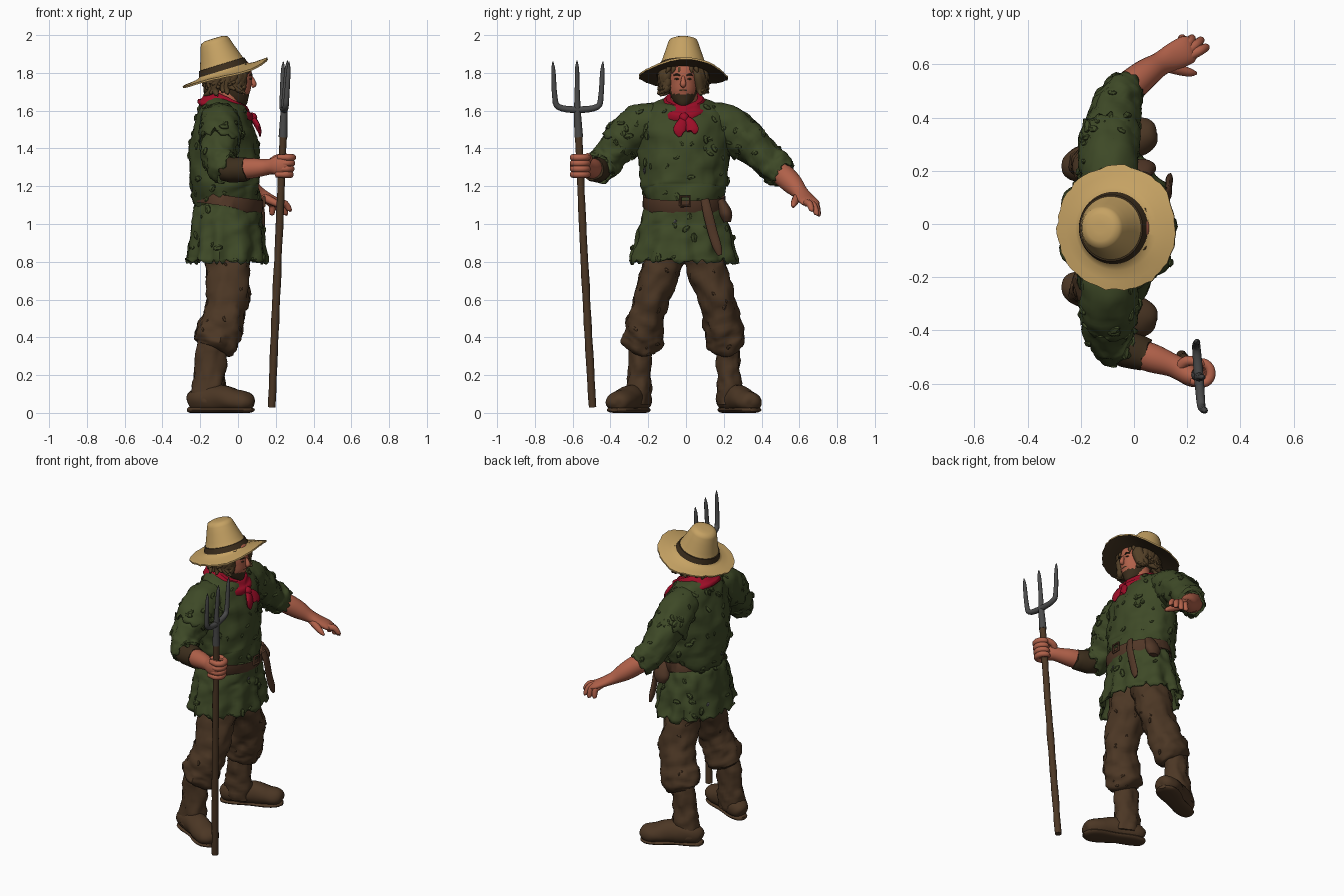
import bpy, bmesh, math, random
from mathutils import Vector, Matrix, noise
random.seed(4)

def material(name, *rgb):
    m = bpy.data.materials.new(name)
    m.diffuse_color = (*rgb, 1)
    return m

STRAW, DARK = material("straw", .56, .36, .125), material("dark_brown", .045, .027, .012)
GREEN, BROWN = material("green_cloth", .048, .067, .02), material("brown_cloth", .072, .038, .018)
LEATHER, SKIN = material("leather", .083, .038, .02), material("skin", .44, .12, .068)
RED, METAL = material("red_cloth", .33, .004, .02), material("dark_metal", .07, .07, .07)
HAIR = material("hair", .085, .05, .02)
X, Z = (1, 0, 0), (0, 0, 1)

def finish(name, bm, mats, angle=50, rule=None):
    bmesh.ops.recalc_face_normals(bm, faces=bm.faces)
    for f in bm.faces:
        f.material_index = rule(f) if rule else 0
    me = bpy.data.meshes.new(name)
    bm.to_mesh(me)
    bm.free()
    for m in mats:
        me.materials.append(m)
    me.shade_smooth()
    me.set_sharp_from_angle(angle=math.radians(angle))
    ob = bpy.data.objects.new(name, me)
    bpy.context.collection.objects.link(ob)
    return ob

def bridge(bm, rings):
    for r, s in zip(rings, rings[1:]):
        for k in range(len(r)):
            bm.faces.new((r[k - 1], r[k], s[k], s[k - 1]))

def smooth_path(pts, sub):
    """Catmull-Rom through points of (x, y, z, radius_a, radius_b)."""
    p = [tuple(q) if len(q) == 5 else tuple(q) + (q[3],) for q in pts]
    out = []
    for i in range(len(p) - 1):
        quad = list(zip(p[max(i - 1, 0)], p[i], p[i + 1], p[min(i + 2, len(p) - 1)]))
        for t in (k / sub for k in range(sub)):
            out.append([.5 * (2 * w + (x - v) * t + (2 * v - 5 * w + 4 * x - y) * t * t
                        + (3 * w - v - 3 * x + y) * t ** 3) for v, w, x, y in quad])
    return out + [list(p[-1])]

def tube(name, pts, mats, ref=X, seg=20, sub=4, amp=0, freq=14, rag=0, hollow=False, pleat=0, mirror=False, rule=None, bm=None):
    """Loft of ellipses along a path; rag tears the last ring, pleat folds towards it."""
    own, bm = bm is None, bm or bmesh.new()
    path = [[x, -.02 - y if mirror else y, z, a, b] for x, y, z, a, b in smooth_path(pts, sub)]
    cs = [Vector(q[:3]) for q in path]
    rings, n = [], len(cs)
    for i, q in enumerate(path):
        t = (cs[min(i + 1, n - 1)] - cs[max(i - 1, 0)]).normalized()
        a = (Vector(ref) - t * t.dot(Vector(ref))).normalized()
        b, ring = t.cross(a), []
        for w in (2 * math.pi * k / seg for k in range(seg)):
            d = a * max(q[3], .001) * math.cos(w) + b * max(q[4], .001) * math.sin(w)
            co = cs[i] + d * (1 + pleat * (i / n) * math.cos(11 * w + math.sin(3 * w)))
            co += d.normalized() * amp * (noise.noise(co * freq) + .5 * noise.noise(co * freq * 2.3))
            if rag and i == n - 1:
                co += t * random.uniform(-rag, rag)
            co.z = max(co.z, 0)
            ring.append(bm.verts.new(co))
        rings.append(ring)
    bridge(bm, rings)
    for r in rings[:1] if hollow else (rings[0], rings[-1]):
        bm.faces.new(r)
    if own:
        ob = finish(name, bm, mats, rule=rule)
        if hollow:
            ob.modifiers.new("thickness", 'SOLIDIFY').thickness = .012
        return ob

def group(name, mat, paths, ref=Z, seg=10):
    bm = bmesh.new()
    for p in paths:
        tube("", p, [], ref=ref, seg=seg, bm=bm)
    finish(name, bm, [mat])

def lathe(name, prof, mats, mtx, seg=64, rule=None):
    """Hat shape: rings of (radius, height), rim frayed and wavy."""
    bm, rings = bmesh.new(), []
    rough = [random.uniform(-.005, .005) for _ in range(seg)]
    for r, z in prof:
        ring = []
        for k, w in ((k, 2 * math.pi * k / seg) for k in range(seg)):
            rr = r + (rough[k] if r > .22 else 0)
            y = rr * math.sin(w)
            lift = .1 * (r - .15) * math.sin(3 * w + 1) - .45 * y * y if r > .15 else 0
            ring.append(bm.verts.new((rr * math.cos(w) - (.008 if r < .14 else 0), y, z + lift)))
        rings.append(ring)
    bridge(bm, rings)
    bm.faces.new(rings[-1])
    finish(name, bm, mats, rule=rule).data.transform(mtx)

def scatter(name, obs, count, mat, size):
    """Small torn flaps lying on the given surfaces, spread by area."""
    bm = bmesh.new()
    polys = [p for o in obs for p in o.data.polygons if p.area < .004]
    for p in random.choices(polys, [q.area for q in polys], k=count):
        rot = p.normal.to_track_quat('Z', 'Y').to_matrix().to_4x4() @ Matrix.Rotation(random.random() * 6, 4, 'Z')
        s = size * random.uniform(.6, 1.2)
        m = Matrix.Translation(p.center) @ rot @ Matrix.Diagonal((s, s * .6, s * .5, 1))
        bmesh.ops.create_icosphere(bm, subdivisions=1, radius=1, matrix=m)
    finish(name, bm, [mat], 30)

# Hat, tilted back
tilt = Matrix.Translation((-.067, -.015, 1.808)) @ Matrix.Rotation(math.radians(-17), 4, 'Y')
lathe("hat", [(.10, .03), (.12, -.012), (.16, -.01), (.2, -.012), (.234, -.012), (.235, -.002), (.2, 0), (.16, .002), (.138, .006),
              (.123, .03), (.11, .07), (.093, .12), (.081, .158), (.073, .175), (.05, .184), (.02, .185)],
      [STRAW, DARK], tilt, rule=lambda f: int(f.normal.z < -.5))
lathe("hat_band", [(.131, .004), (.137, .006), (.125, .042), (.11, .044)], [DARK], tilt)

# Head with beard and mouth coloured by height and direction
def beard(f):
    c = f.calc_center_median()
    return int(c.z < 1.688 or (c.z < 1.75 and c.x < .022) or (abs(c.z - 1.709) < .003 and abs(c.y + .015) < .022))
tube("head", [(.01, -.015, 1.632, .012), (.012, -.015, 1.64, .042, .04), (-.005, -.015, 1.68, .075, .066), (-.02, -.015, 1.73, .095, .079),
              (-.03, -.015, 1.78, .105, .085), (-.04, -.015, 1.83, .1, .085), (-.05, -.015, 1.87, .06)], [SKIN, DARK], seg=40, sub=7, rule=beard)
tube("neck", [(-.06, -.01, 1.58, .075), (-.04, -.01, 1.72, .07)], [SKIN])
tube("nose", [(.066, -.015, 1.785, .007), (.078, -.015, 1.76, .012), (.084, -.015, 1.738, .014, .016), (.072, -.015, 1.727, .008)], [SKIN], seg=12)
group("eyes_and_brows", DARK, [p for s in (-1, 1) for p in (
    [(.062, -.015 + s * .05, 1.787, .003), (.071, -.015 + s * .035, 1.792, .005), (.073, -.015 + s * .016, 1.786, .003)],
    [(.062, -.015 + s * .044, 1.768, .002), (.07, -.015 + s * .034, 1.768, .005), (.07, -.015 + s * .023, 1.768, .002)])])
# Hair locks round the back and sides, short fringe
locks = [[(.035, y, 1.84, .014), (.062 - abs(y + .015) * .2, y * 1.1, 1.82, .012), (.07 - abs(y + .015) * .3, y * 1.25, 1.798, .003)]
         for y in (-.085, -.06, -.03, .025, .05)]
for i in range(54):
    w = math.radians(50 + 260 * i / 53)
    u, side = Vector((math.cos(w), math.sin(w), 0)), Vector((-math.sin(w), math.cos(w), 0))
    low, k = random.uniform(1.68, 1.75), random.uniform(-.03, .03)
    locks.append([(*(Vector((-.05, -.015, z)) + u * r + side * q), rad) for r, q, z, rad in (
        (.085, 0, 1.84, .02), (.112, k, 1.79, .026), (.112, -k * .5, low + .03, .022), (.135, k, low, .006))])
group("hair", HAIR, locks, ref=X, seg=8)

# Neckerchief, lower at the front, with knot and two tails
tube("neckerchief", [(-.09, -.01, 1.56, .11), (-.08, -.01, 1.58, .15, .14), (-.067, -.01, 1.61, .152, .14), (-.058, -.01, 1.638, .13, .122),
                     (-.045, -.01, 1.667, .1, .095)], [RED], seg=36, amp=.009, freq=22)
group("neckerchief_knot", RED, [[(.06, -.01, 1.58, .012), (.08, -.01, 1.565, .022, .026), (.085, -.01, 1.535, .01)]] +
      [[(.075, -.01, 1.565, .012, .016), (.098, y * .6, 1.53, .014, .03), (.113, y, 1.495, .011, .032), (.117, y * .9, z, .003, .008)]
       for y, z in ((-.036, 1.462), (.036, 1.487))], ref=X, seg=14)

# Tunic: body, pleated skirt, sleeves and torn shoulder layers
torso = tube("tunic_body", [(-.075, -.01, 1.665, .08, .09), (-.08, -.01, 1.635, .11, .17), (-.08, -.01, 1.56, .145, .235),
    (-.075, -.01, 1.43, .178, .243), (-.07, -.01, 1.29, .182, .232), (-.066, -.01, 1.19, .18, .222), (-.05, -.01, 1.14, .172, .21),
    (-.05, -.01, 1.12, .15, .19)], [GREEN], seg=56, sub=6, amp=.018, freq=11)
skirt = tube("tunic_skirt", [(-.05, -.01, 1.13, .155, .195), (-.05, -.01, 1.08, .175, .215), (-.06, -.01, 1.0, .19, .235), (-.06, -.01, .9, .2, .26),
    (-.06, -.01, .805, .21, .283)], [GREEN], seg=72, sub=6, amp=.014, rag=.022, hollow=True, pleat=.06)
cloth = dict(ref=Z, seg=32, sub=6, amp=.018, freq=16, rag=.018, hollow=True)
sleeves = [tube("right_sleeve", [(-.085, -.14, 1.55, .08), (-.095, -.22, 1.525, .1), (-.095, -.32, 1.455, .1, .108),
    (-.098, -.40, 1.365, .085, .09), (-.08, -.44, 1.315, .088), (-.05, -.463, 1.29, .08)], [GREEN], **cloth),
    tube("left_sleeve", [(-.085, .12, 1.55, .08), (-.095, .2, 1.525, .1), (-.09, .31, 1.455, .1, .105),
    (-.075, .41, 1.36, .09, .097), (-.055, .47, 1.30, .086), (-.025, .515, 1.26, .075)], [GREEN], **cloth)]
cloth.update(amp=.012, rag=.025)
caps = [tube("shoulder_layer", [(-.085, -.12, 1.545, .09), (-.093, -.23, 1.53, .108), (-.096, -.31, 1.468, .112),
    (-.1, -.35, 1.425, .11)], [GREEN], mirror=m, **cloth) for m in (False, True)]
scatter("tunic_tatters", [torso, skirt] + sleeves + caps, 170, GREEN, .026)
scatter("grey_scraps", [torso, skirt], 7, METAL, .018)

# Belt, buckle, hanging strap and pouch
tube("belt", [(-.05, -.01, 1.09, .16, .2), (-.048, -.01, 1.092, .18, .22), (-.042, -.01, 1.148, .178, .218), (-.04, -.01, 1.15, .15, .19)],
     [LEATHER], seg=48, sub=1)
tube("buckle", [(.138, y, z, .007) for y, z in ((-.03, 1.095), (-.03, 1.145), (.02, 1.145), (.02, 1.095), (-.03, 1.095))], [LEATHER], sub=1, seg=8)
tube("hanging_strap", [(.115, .10, 1.13, .012, .022), (.13, .115, 1.06, .012, .026), (.13, .14, .96, .012, .026), (.133, .165, .88, .014, .024),
                       (.137, .18, .835, .006, .012)], [LEATHER], seg=14)
tube("pouch", [(.03, .18, 1.13, .03, .02), (.03, .2, 1.09, .045, .03), (.03, .213, 1.05, .052, .034), (.03, .217, 1.01, .03, .02)], [LEATHER], amp=.004)

# Legs: trousers, wrinkled boots and soles
legs = []
for side, m in (("right", False), ("left", True)):
    legs.append(tube(side + "_trouser_leg", [(-.06, -.09, .98, .11, .1), (-.058, -.11, .86, .12, .11), (-.055, -.135, .75, .114, .106),
        (-.055, -.185, .6, .113, .09), (-.08, -.212, .49, .112, .096), (-.108, -.225, .41, .12, .106), (-.12, -.235, .36, .11, .1),
        (-.13, -.24, .335, .085, .07)], [BROWN], seg=32, sub=6, amp=.018, freq=15, mirror=m))
    tube(side + "_boot_shaft", [(-.135, -.24, .38, .07, .058), (-.145, -.243, .3, .08, .06), (-.15, -.246, .2, .08, .06),
        (-.157, -.25, .12, .088, .066), (-.16, -.255, .05, .085, .065)], [BROWN], seg=28, amp=.014, freq=22, mirror=m)
    tube(side + "_boot_foot", [(-.262, -.222, .055, .02), (-.248, -.226, .06, .045, .045), (-.2, -.245, .07, .065, .064), (-.1, -.29, .078, .072, .066),
        (-.015, -.335, .064, .06, .076), (.04, -.362, .057, .053, .068), (.07, -.377, .05, .034, .042), (.08, -.38, .047, .006)],
        [BROWN], ref=Z, seg=24, amp=.006, mirror=m)
    tube(side + "_sole", [(-.266, -.222, .016, .01, .02), (-.246, -.228, .016, .018, .044), (-.19, -.25, .016, .018, .058), (-.1, -.29, .016, .018, .056),
        (-.015, -.335, .016, .018, .072), (.045, -.364, .016, .018, .062), (.078, -.38, .016, .01, .025)], [BROWN], ref=Z, seg=16, mirror=m)
scatter("trouser_tatters", legs, 40, BROWN, .018)

# Right arm gripping the fork
tube("right_cuff", [(-.08, -.455, 1.295, .065), (-.03, -.47, 1.29, .068), (.02, -.485, 1.29, .064), (.045, -.493, 1.293, .06)],
     [DARK], ref=Z, amp=.006, rag=.008)
tube("right_forearm", [(-.02, -.475, 1.29, .055), (.07, -.505, 1.295, .054), (.14, -.53, 1.30, .044), (.18, -.55, 1.305, .042),
     (.22, -.575, 1.31, .056, .038), (.262, -.58, 1.31, .05, .03), (.28, -.575, 1.31, .03, .01)], [SKIN], ref=Z)
group("right_fingers", SKIN, [[(.2 + d, -.59, z, .015), (.25 + d, -.598, z, .018), (.275 + d, -.575, z, .019),
    (.272 + d, -.54, z, .018), (.245 + d, -.52, z, .016), (.22 + d, -.53, z, .008)] for z, d in ((1.262 + .03 * k, .004 * k) for k in range(4))]
    + [[(.17, -.54, 1.32, .022), (.2, -.515, 1.345, .02), (.245, -.52, 1.36, .016), (.265, -.53, 1.362, .006)]])
# Left arm with open hand
tube("left_forearm", [(-.05, .49, 1.28, .06), (.0, .53, 1.245, .06), (.05, .57, 1.205, .054), (.1, .603, 1.168, .038, .045),
     (.15, .63, 1.14, .028, .052), (.2, .655, 1.115, .023, .054), (.22, .663, 1.105, .012, .044)], [SKIN], ref=Z)
group("left_fingers", SKIN, [[(x - .02, y - .015, 1.125, .017), (x, y, 1.113, .02),
    ((x + tx) / 2 + .006, (y + ty) / 2 + .003, (1.113 + tz) / 2 + .012, .018), (tx, ty, tz, .014), (tx, ty, tz - .008, .005)]
    for x, y, tx, ty, tz in ((.17, .675, .18, .7, 1.055), (.195, .672, .218, .7, 1.05), (.208, .655, .252, .692, 1.055),
                             (.218, .637, .272, .665, 1.075))], ref=(1, -1, 0))
tube("left_thumb", [(.12, .595, 1.15, .024), (.17, .58, 1.125, .021), (.21, .57, 1.105, .016), (.234, .567, 1.09, .006)], [SKIN], ref=Z, seg=10)

# Pitchfork
tube("fork_handle", [(.178, -.495, .03, .02), (.2, -.525, .55, .021), (.222, -.55, 1.05, .02), (.24, -.57, 1.5, .018)], [BROWN], seg=14, sub=8, amp=.003)
group("fork_tines", METAL, [[(.238, -.568, 1.46, .023), (.241, -.572, 1.54, .02), (.244, -.575, 1.6, .018), (.25, -.576, 1.72, .013),
    (.258, -.577, 1.82, .011), (.262, -.577, 1.865, .002)],
    [(.27, -.705, 1.86, .002), (.267, -.702, 1.81, .011), (.258, -.695, 1.68, .014), (.252, -.675, 1.62, .016), (.244, -.575, 1.605, .018),
     (.235, -.47, 1.62, .016), (.235, -.45, 1.68, .014), (.238, -.443, 1.81, .011), (.24, -.44, 1.86, .002)]], ref=X, seg=12)
